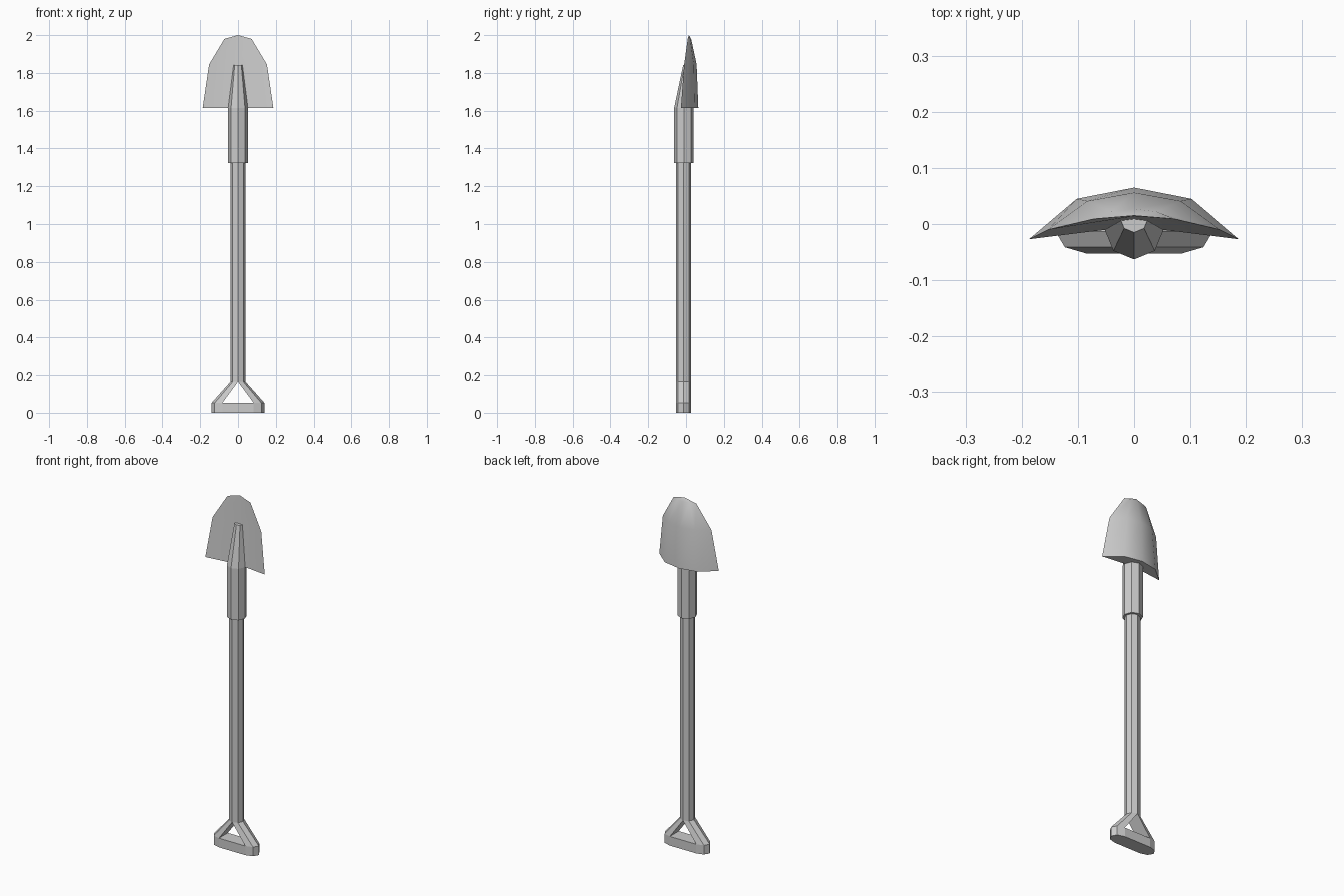
import bpy, bmesh
from math import sin, cos, pi, radians

if "Cube" in bpy.data.objects:
    bpy.data.objects.remove(bpy.data.objects["Cube"])


def loft(bm, rings, cap_start=True, cap_end=True):
    """Skin a list of closed rings with equal point counts."""
    loops = [[bm.verts.new(p) for p in ring] for ring in rings]
    for a, b in zip(loops, loops[1:]):
        for i in range(len(a)):
            j = (i + 1) % len(a)
            bm.faces.new((a[i], a[j], b[j], b[i]))
    if cap_start:
        bm.faces.new(loops[0][::-1])
    if cap_end:
        bm.faces.new(loops[-1])
    return loops


def finish(bm, name):
    bmesh.ops.remove_doubles(bm, verts=bm.verts, dist=0.0005)
    bmesh.ops.recalc_face_normals(bm, faces=bm.faces)
    mesh = bpy.data.meshes.new(name)
    bm.to_mesh(mesh)
    bm.free()
    obj = bpy.data.objects.new(name, mesh)
    bpy.context.collection.objects.link(obj)
    return obj


def octagon(r, cy, z):
    return [(r * cos(i * pi / 4), cy + r * sin(i * pi / 4), z) for i in range(8)]


def half_octagon(side, inner, rx, z):
    """Outer half of an octagon, front point to back point."""
    return [(side * (inner + rx * cos(a)), CY + R * sin(a), z)
            for a in (i * pi / 4 for i in range(-2, 3))]


R, CY = 0.040, -0.013
Z_GRIP, Z_FORK, Z_SOCKET, Z_BLADE = 0.052, 0.165, 1.322, 1.615

# Shaft
bm = bmesh.new()
loft(bm, [octagon(R, CY, Z_FORK), octagon(R, CY, Z_SOCKET + 0.01)], cap_start=False)
finish(bm, "shaft")

# D-shaped handle: grip bar and two splayed arms
bm = bmesh.new()
grip = [half_octagon(1, 0.083, 0.057, z) + half_octagon(-1, 0.083, 0.057, z)[::-1]
        for z in (0, Z_GRIP)]
top = loft(bm, grip, cap_end=False)[1]
bm.faces.new((top[0], top[4], top[5], top[9]))
for side in (1, -1):
    loft(bm, [half_octagon(side, 0.083, 0.057, Z_GRIP),
              half_octagon(side, 0, R, Z_FORK)], False, False)
finish(bm, "handle")

# Socket tapering into a spine on the blade
bm = bmesh.new()
loft(bm, [octagon(0.052, -0.011, Z_SOCKET), octagon(0.052, -0.011, Z_BLADE),
          octagon(0.025, 0.010, 1.842)])
finish(bm, "socket")

# Blade: each level is z, rim (x, y), back shoulder (x, y), back and front centre y
levels = [(Z_BLADE, (0.187, -0.027), (0.102, 0.045), 0.065, -0.004),
          (1.845, (0.153, -0.010), (0.083, 0.041), 0.056, 0.009),
          (1.98, (0.072, 0.009), (0.040, 0.022), 0.027, 0.014)]
rings = []
for z, (rx, ry), (sx, sy), back, front in levels:
    rings.append([(rx, ry, z), (sx, sy, z), (0, back, z), (-sx, sy, z),
                  (-rx, ry, z), (0, front, z)])
bm = bmesh.new()
last = loft(bm, rings, cap_end=False)[-1]
tip = bm.verts.new((0, 0.015, 2.0))
for i in range(6):
    bm.faces.new((last[i], last[(i + 1) % 6], tip))
blade = finish(bm, "blade")
bpy.context.view_layer.objects.active = blade
blade.select_set(True)
bpy.ops.object.shade_smooth_by_angle(angle=radians(40))
